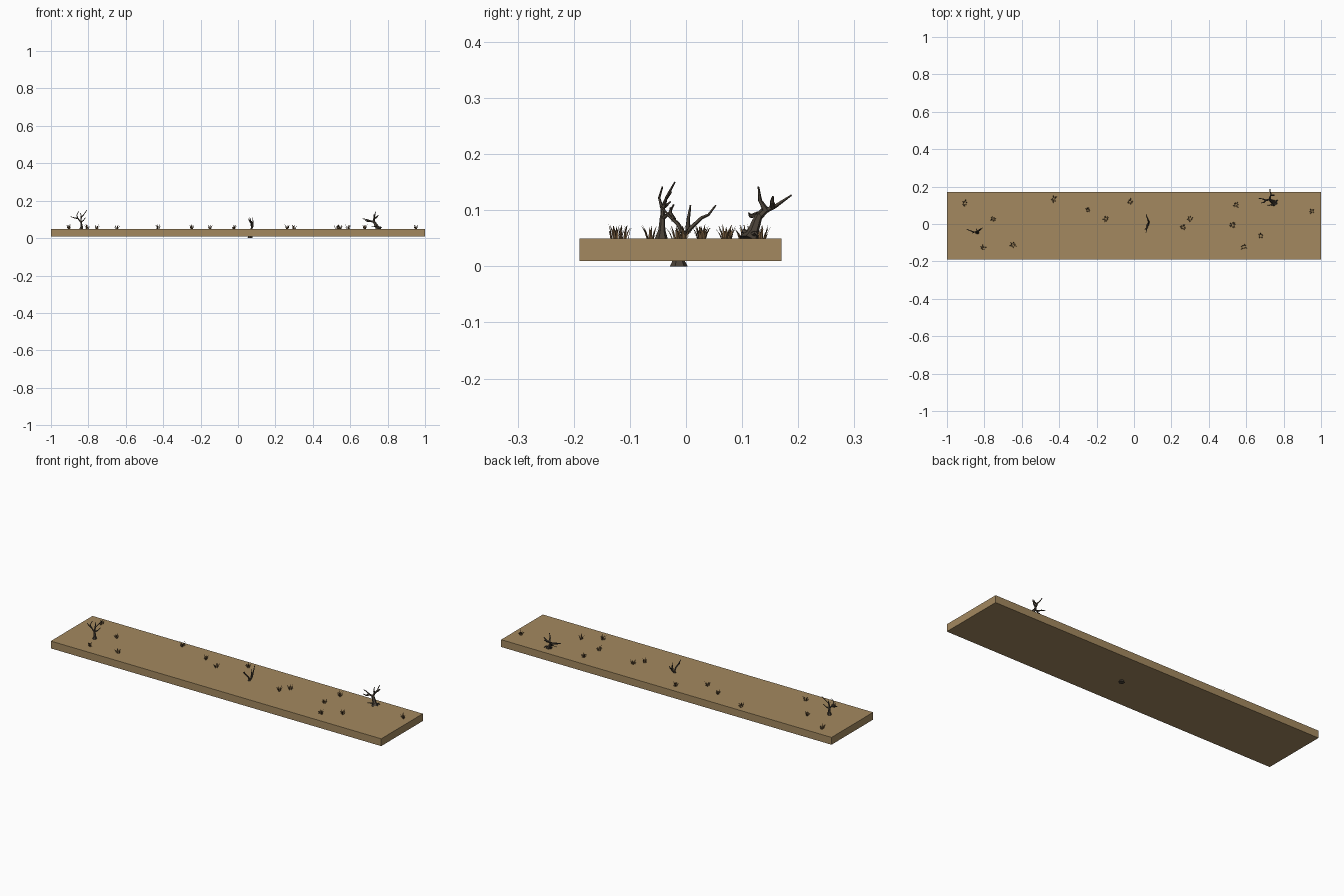
import bpy, bmesh, math, random
from mathutils import Vector

random.seed(4)


def material(name, rgb):
    m = bpy.data.materials.new(name)
    m.diffuse_color = (*rgb, 1)
    return m


SAND = material("sand", (0.37, 0.25, 0.115))
BARK = material("bark", (0.07, 0.055, 0.04))
STRAW = material("straw", (0.17, 0.10, 0.045))


def finish(bm, name, mat):
    bmesh.ops.recalc_face_normals(bm, faces=bm.faces)
    me = bpy.data.meshes.new(name)
    bm.to_mesh(me)
    bm.free()
    me.materials.append(mat)
    ob = bpy.data.objects.new(name, me)
    bpy.context.collection.objects.link(ob)
    return ob


def limb(bm, pts, r0, r1, sides=6, flare=1.0):
    """Tapered tube along a path, closed at both ends."""
    pts = [Vector(p) for p in pts]
    rings = []
    n = len(pts) - 1
    for i, p in enumerate(pts):
        t = (pts[min(i + 1, n)] - pts[max(i - 1, 0)]).normalized()
        u = t.cross(Vector((0.9, 0.1, 0.05))).normalized()
        v = t.cross(u)
        r = (r0 + (r1 - r0) * i / n) * (flare if i == 0 else 1)
        rings.append([bm.verts.new(p + r * (math.cos(a) * u + math.sin(a) * v))
                      for a in (math.tau * k / sides for k in range(sides))])
    for a, b in zip(rings, rings[1:]):
        for k in range(sides):
            j = (k + 1) % sides
            bm.faces.new((a[k], a[j], b[j], b[k]))
    bm.faces.new(rings[0])
    bm.faces.new(rings[-1])


def dead_tree(name, trunk, branches, r):
    bm = bmesh.new()
    limb(bm, trunk, r, r * 0.55, flare=1.6)
    for b in branches:
        limb(bm, b, r * 0.5, 0.0015, 5)
    finish(bm, name, BARK)


# ground slab
bm = bmesh.new()
bmesh.ops.create_cube(bm, size=1)
for v in bm.verts:
    v.co = Vector((v.co.x * 2, v.co.y * 0.36 - 0.01, v.co.z * 0.04 + 0.03))
finish(bm, "ground_slab", SAND)

# left tree
dead_tree("left_tree",
          [(-.838, -.044, .045), (-.836, -.043, .065), (-.84, -.042, .09)],
          [[(-.84, -.042, .087), (-.838, -.04, .11), (-.825, -.034, .125), (-.808, -.02, .15)],
           [(-.84, -.042, .085), (-.856, -.043, .105), (-.862, -.048, .122), (-.852, -.042, .142)],
           [(-.857, -.043, .105), (-.875, -.036, .108), (-.895, -.028, .115)],
           [(-.838, -.04, .105), (-.838, -.036, .12), (-.843, -.026, .133)],
           [(-.84, -.042, .085), (-.826, -.03, .095), (-.816, -.022, .11)]], .008)

# middle tree, its root showing under the slab
dead_tree("middle_tree",
          [(.065, -.013, 0), (.065, -.013, .015), (.068, -.01, .04), (.075, -.003, .058)],
          [[(.075, -.003, .056), (.08, .008, .068), (.073, .028, .087), (.068, .04, .092), (.064, .053, .109)],
           [(.074, -.003, .055), (.071, -.015, .076), (.067, -.03, .09), (.064, -.046, .108)],
           [(.078, .003, .064), (.08, .004, .085), (.078, .008, .109)],
           [(.069, -.022, .083), (.06, -.028, .095), (.057, -.028, .105)]], .010)

# right tree, leaning
dead_tree("right_tree",
          [(.75, .112, .045), (.743, .119, .06), (.733, .125, .078), (.725, .13, .09)],
          [[(.725, .13, .088), (.728, .143, .1), (.733, .16, .108), (.728, .173, .117), (.727, .188, .127)],
           [(.728, .143, .099), (.73, .132, .117), (.736, .129, .142)],
           [(.725, .13, .088), (.705, .128, .092), (.685, .135, .1), (.665, .137, .104)],
           [(.705, .128, .092), (.694, .115, .09), (.678, .112, .095)],
           [(.731, .155, .106), (.745, .153, .115), (.752, .155, .125)],
           [(.75, .112, .055), (.74, .103, .064), (.715, .1, .06)],
           [(.75, .115, .055), (.762, .125, .06), (.768, .128, .054)]], .012)

# dry grass tufts
TUFTS = [(-.904, .112), (-.754, .027), (-.807, -.128), (-.647, -.112), (-.428, .134),
         (-.246, .075), (-.15, .027), (-.021, .118), (.262, -.016), (.3, .027),
         (.545, .102), (.529, -.005), (.679, -.064), (.588, -.123), (.952, .07)]
for x, y in TUFTS:
    bm = bmesh.new()
    turn = random.random() * 3
    for k in range(9):
        a = turn + math.tau * k / 9 + random.uniform(-.3, .3)
        out = Vector((math.cos(a), math.sin(a), 0))
        side = Vector((-out.y, out.x, 0)) * .0022
        base = Vector((x, y, .048)) + out * random.uniform(.003, .009)
        lean = random.uniform(.006, .014)
        h = random.uniform(.017, .028)
        mid = base + out * lean * .4 + Vector((0, 0, h * .55))
        tip = base + out * lean + Vector((0, 0, h))
        b0, b1 = bm.verts.new(base - side), bm.verts.new(base + side)
        m0, m1 = bm.verts.new(mid - side * .8), bm.verts.new(mid + side * .8)
        bm.faces.new((b0, b1, m1, m0))
        bm.faces.new((m0, m1, bm.verts.new(tip)))
    finish(bm, "grass_tuft", STRAW)
